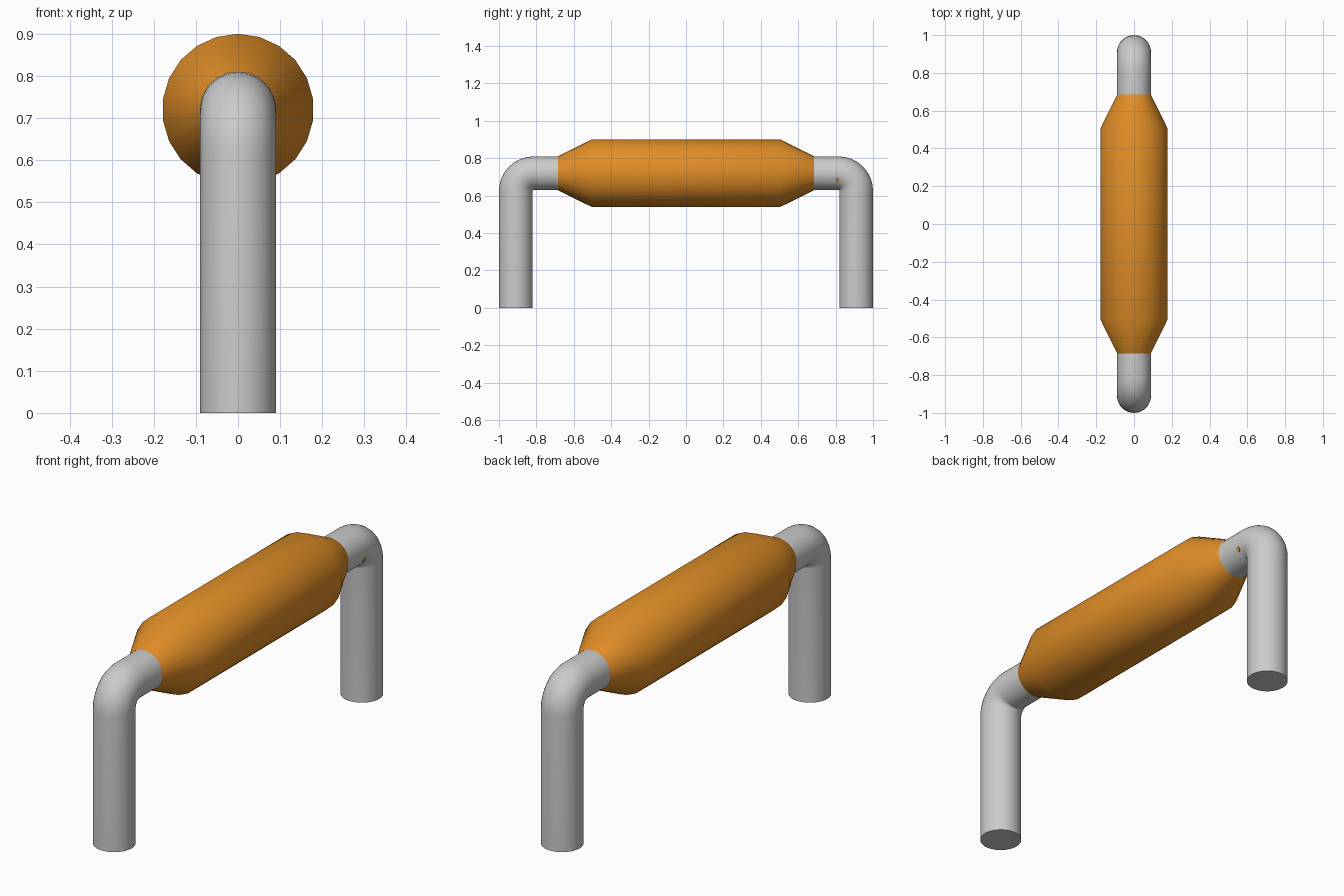
import bpy, bmesh, math
from mathutils import Vector

if "Cube" in bpy.data.objects:
    bpy.data.objects.remove(bpy.data.objects["Cube"])

orange = bpy.data.materials.new("orange")
orange.diffuse_color = (0.75, 0.27, 0.02, 1)
orange.use_nodes = True
orange.node_tree.nodes["Principled BSDF"].inputs["Base Color"].default_value = orange.diffuse_color


def tube(name, stations, sides, cap_start=False, mat=None):
    """Loft circles in the YZ plane: stations are (y, z, tangent angle, radius)."""
    bm = bmesh.new()
    rings = []
    for y, z, ang, r in stations:
        side = Vector((1, 0, 0))
        up = Vector((0, -math.sin(ang), math.cos(ang)))
        c = Vector((0, y, z))
        rings.append([bm.verts.new(c + r * (math.sin(t) * side + math.cos(t) * up))
                      for t in (math.tau * i / sides for i in range(sides))])
    for a, b in zip(rings, rings[1:]):
        for i in range(sides):
            j = (i + 1) % sides
            bm.faces.new((a[i], a[j], b[j], b[i]))
    if cap_start:
        bm.faces.new(rings[0])
    bmesh.ops.recalc_face_normals(bm, faces=bm.faces)
    mesh = bpy.data.meshes.new(name)
    bm.to_mesh(mesh)
    bm.free()
    ob = bpy.data.objects.new(name, mesh)
    bpy.context.collection.objects.link(ob)
    if mat:
        mesh.materials.append(mat)
    bpy.ops.object.select_all(action='DESELECT')
    bpy.context.view_layer.objects.active = ob
    ob.select_set(True)
    bpy.ops.object.shade_smooth_by_angle(angle=math.radians(35))
    # Second half across y = 0, left unmerged at the centre seam
    m = ob.modifiers.new("mirror", 'MIRROR')
    m.use_axis = (False, True, False)
    m.use_mirror_merge = False
    return ob


# Bent steel leg: upright, 90 degree elbow, short arm into the grip
R, BEND, Y, Z = 0.09, 0.095, 0.91, 0.72
path = [(Y, 0, math.pi / 2, R)]
for k in range(9):
    a = math.pi / 2 * k / 8
    path.append((Y - BEND + BEND * math.cos(a), Z - BEND + BEND * math.sin(a),
                 math.pi / 2 + a, R))
path.append((0.68, Z, math.pi, R))
tube("bent_leg", path, 32, cap_start=True)

# Tapered grip with 22 sides
tube("grip", [(0, Z, 0, 0.18), (0.505, Z, 0, 0.18), (0.685, Z, 0, 0.0905)], 22, mat=orange)

# Small pin flush with the right side of one arm
bpy.ops.mesh.primitive_cylinder_add(vertices=8, radius=0.009, depth=0.02,
                                    location=(0.075, 0.81, 0.685),
                                    rotation=(0, math.radians(113), 0))
pin = bpy.context.object
pin.name = "arm_pin"
pin.scale.x = 1.5
pin.data.materials.append(orange)
